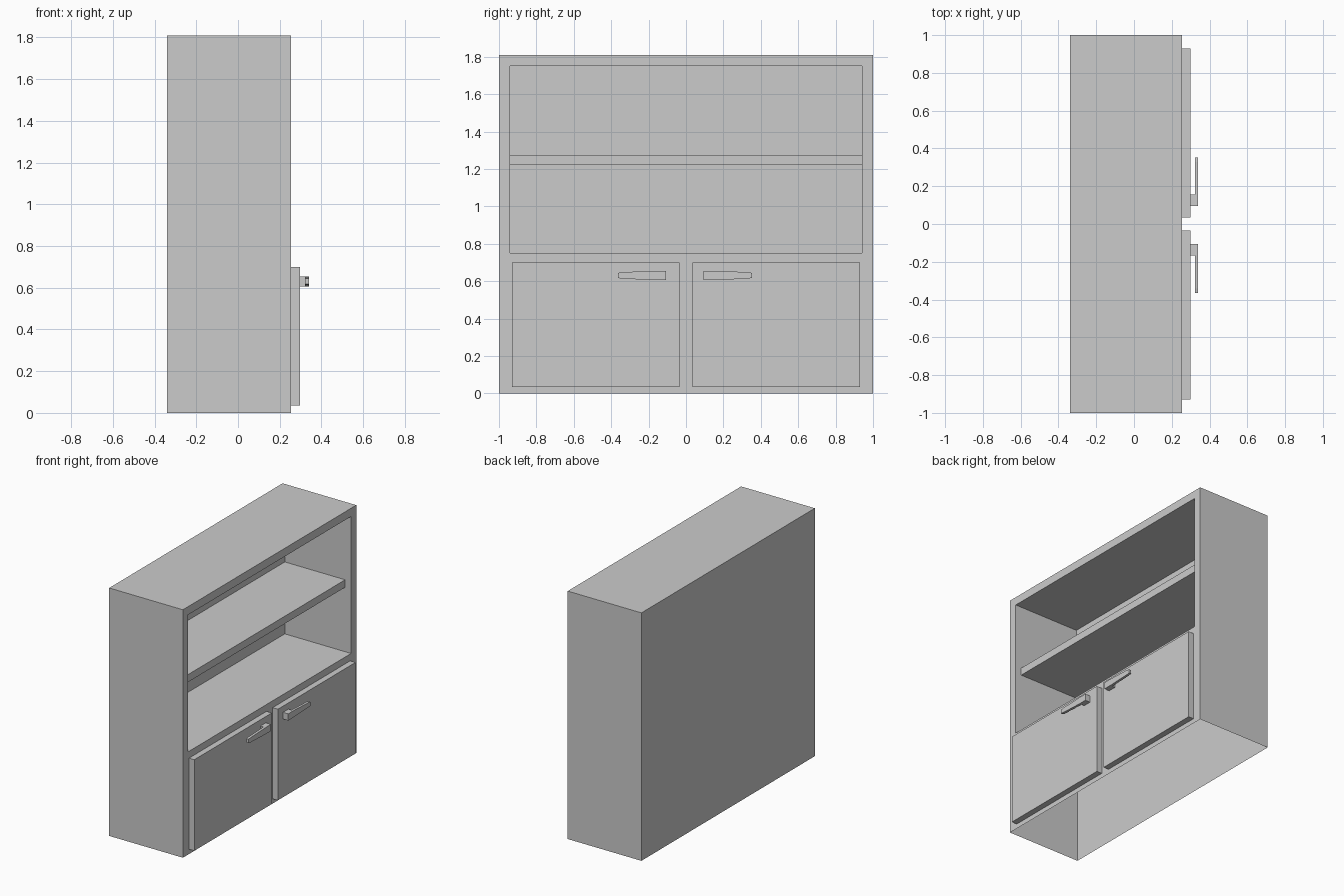
import bpy, bmesh
from mathutils import Vector

if "Cube" in bpy.data.objects:
    bpy.data.objects.remove(bpy.data.objects["Cube"])

BACK, FRONT, HEIGHT = -0.34, 0.255, 1.81


def finish(bm, name):
    bmesh.ops.recalc_face_normals(bm, faces=bm.faces[:])
    mesh = bpy.data.meshes.new(name)
    bm.to_mesh(mesh)
    bm.free()
    obj = bpy.data.objects.new(name, mesh)
    bpy.context.collection.objects.link(obj)
    return obj


def add_box(bm, lo, hi):
    lo, hi = Vector(lo), Vector(hi)
    verts = bmesh.ops.create_cube(bm, size=1)["verts"]
    for v in verts:
        v.co = (lo + hi) / 2 + v.co * (hi - lo)


def push_in(bm, face, x):
    new = bmesh.ops.extrude_discrete_faces(bm, faces=[face])["faces"][0]
    for v in new.verts:
        v.co.x = x
    return new


# Cabinet shell, open underneath
bm = bmesh.new()
add_box(bm, (BACK, -1, 0), (FRONT, 1, HEIGHT))
bm.normal_update()
bmesh.ops.delete(bm, geom=[f for f in bm.faces if f.normal.z < -0.5], context="FACES_ONLY")

# Opening framed in the front, then recessed to the shelf edge
opening = next(f for f in bm.faces if f.normal.x > 0.5)
bmesh.ops.inset_individual(bm, faces=[opening], thickness=0.06)
for v in opening.verts:
    v.co.y = 0.94 if v.co.y > 0 else -0.94
    v.co.z = 1.75 if v.co.z > 0.9 else 0.75
recess = push_in(bm, opening, 0.207)

# Shelf strip left standing between two deep compartments
for z in (1.22, 1.275):
    faces = [f for f in bm.faces if all(abs(v.co.x - 0.207) < 1e-4 for v in f.verts)]
    geom = set(faces)
    for f in faces:
        geom.update(f.edges, f.verts)
    bmesh.ops.bisect_plane(bm, geom=list(geom), plane_co=(0, 0, z), plane_no=(0, 0, 1))
for f in [f for f in bm.faces if all(abs(v.co.x - 0.207) < 1e-4 for v in f.verts)]:
    if not 1.22 < f.calc_center_median().z < 1.275:
        push_in(bm, f, -0.28)
finish(bm, "cabinet_body")

# Doors and tapered handles, one per side
for side, label, start in ((-1, "left", 0.106), (1, "right", 0.094)):
    bm = bmesh.new()
    ys = sorted((side * 0.035, side * 0.93))
    add_box(bm, (FRONT, ys[0], 0.035), (0.298, ys[1], 0.70))
    finish(bm, label + "_door")

    bm = bmesh.new()
    ys = sorted((side * start, side * (start + 0.062)))
    add_box(bm, (0.298, ys[0], 0.606), (0.322, ys[1], 0.655))
    profile = [(0, 0.606), (0.062, 0.606), (0.235, 0.613), (0.258, 0.617),
               (0.258, 0.644), (0.235, 0.648), (0.062, 0.655), (0, 0.655)]
    bar = bm.faces.new([bm.verts.new((0.322, side * (start + y), z)) for y, z in profile])
    ext = bmesh.ops.extrude_face_region(bm, geom=[bar], use_keep_orig=True)["geom"]
    bmesh.ops.translate(bm, vec=(0.018, 0, 0),
                        verts=[g for g in ext if isinstance(g, bmesh.types.BMVert)])
    finish(bm, label + "_handle")
